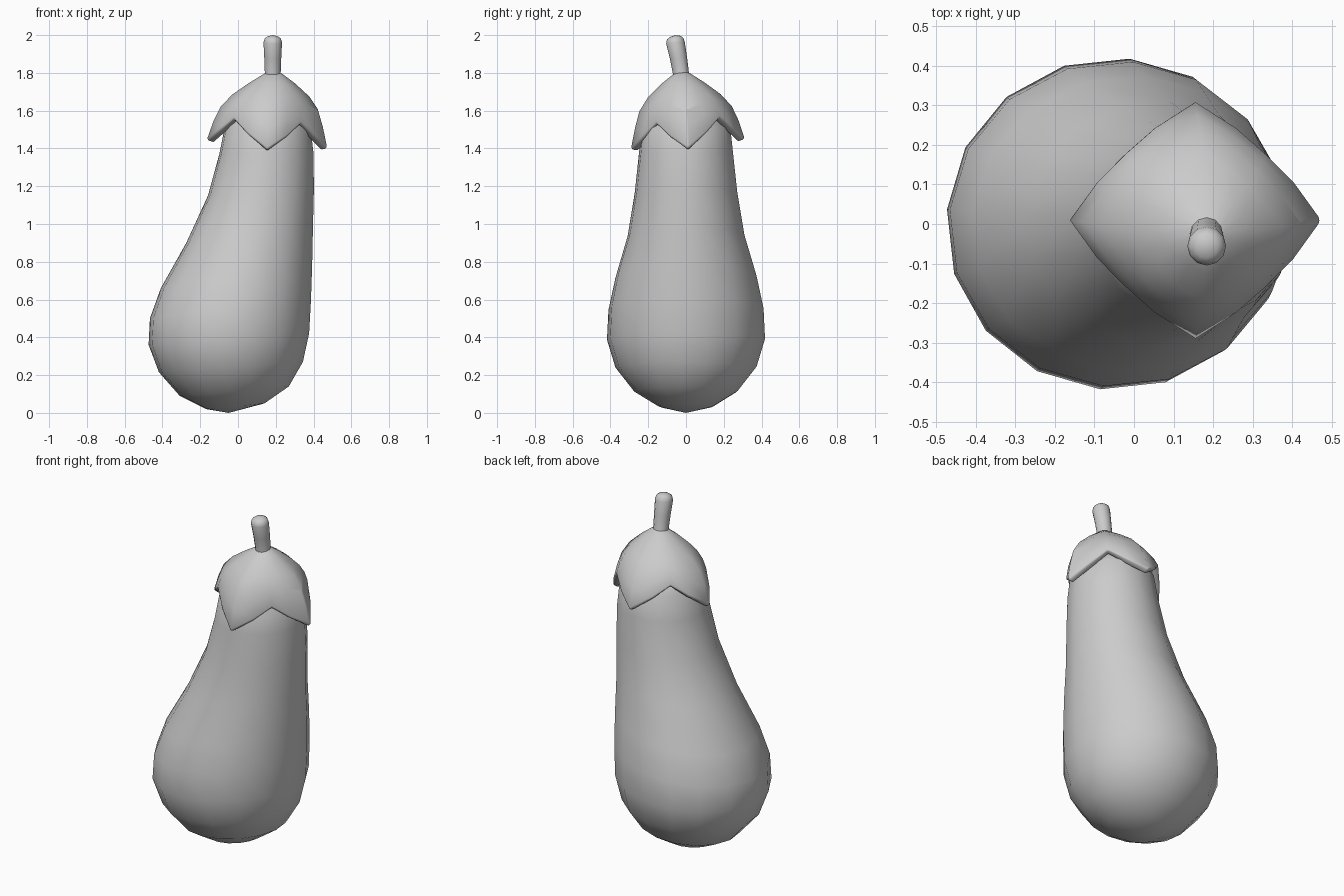
import bpy, bmesh, math
from mathutils import Vector

cube = bpy.data.objects.get("Cube")
if cube:
    bpy.data.objects.remove(cube, do_unlink=True)

grey = bpy.data.materials.new("plain grey")
grey.use_nodes = True
grey.diffuse_color = (0.6, 0.6, 0.6, 1)
grey.node_tree.nodes["Principled BSDF"].inputs["Base Color"].default_value = (0.6, 0.6, 0.6, 1)


def loft(name, rings, top=None, bottom=None):
    """Skin rings listed from top to bottom, closing with optional poles."""
    bm = bmesh.new()
    loops = [[bm.verts.new(p) for p in ring] for ring in rings]
    n = len(loops[0])
    for a, b in zip(loops, loops[1:]):
        for j in range(n):
            k = (j + 1) % n
            bm.faces.new((a[j], b[j], b[k], a[k]))
    if top:
        pole = bm.verts.new(top)
        for j in range(n):
            bm.faces.new((pole, loops[0][j], loops[0][(j + 1) % n]))
    if bottom:
        pole = bm.verts.new(bottom)
        for j in range(n):
            bm.faces.new((pole, loops[-1][(j + 1) % n], loops[-1][j]))
    mesh = bpy.data.meshes.new(name)
    bm.to_mesh(mesh)
    bm.free()
    mesh.materials.append(grey)
    obj = bpy.data.objects.new(name, mesh)
    bpy.context.collection.objects.link(obj)
    bpy.ops.object.select_all(action='DESELECT')
    obj.select_set(True)
    bpy.context.view_layer.objects.active = obj
    bpy.ops.object.shade_smooth_by_angle(angle=math.radians(70))
    return obj


# Fruit body: each section is left x, left z, right x, right z, half depth
sections = [
    (0.00, 1.62, 0.32, 1.62, 0.16), (-0.07, 1.52, 0.385, 1.51, 0.235),
    (-0.10, 1.37, 0.40, 1.38, 0.25), (-0.16, 1.15, 0.403, 1.19, 0.272),
    (-0.275, 0.90, 0.398, 0.98, 0.31), (-0.41, 0.66, 0.394, 0.78, 0.375),
    (-0.468, 0.50, 0.388, 0.60, 0.412), (-0.475, 0.36, 0.378, 0.42, 0.42),
    (-0.42, 0.215, 0.345, 0.27, 0.375), (-0.31, 0.09, 0.27, 0.14, 0.275),
    (-0.17, 0.02, 0.14, 0.05, 0.145),
]
SIDES = 16
body_rings = []
for x0, z0, x1, z1, depth in sections:
    ring = []
    for j in range(SIDES):
        a = math.tau * j / SIDES - math.radians(5)
        c = math.cos(a)
        ring.append(((x0 + x1) / 2 + (x1 - x0) / 2 * c, depth * math.sin(a),
                     (z0 + z1) / 2 + (z1 - z0) / 2 * c))
    body_rings.append(ring)
loft("fruit_body", body_rings, (0.16, 0, 1.66), (-0.05, 0, 0.0))

# Leafy cap: profile toward a leaf tip blended with profile toward a notch
tip = [(0.04, 1.80), (0.12, 1.745), (0.20, 1.68), (0.255, 1.61), (0.285, 1.53), (0.315, 1.42)]
notch = [(0.04, 1.80), (0.10, 1.76), (0.155, 1.715), (0.20, 1.67), (0.23, 1.62), (0.25, 1.56)]
cap_rings = []
for i, ((rt, zt), (rn, zn)) in enumerate(zip(tip, notch)):
    f = i / (len(tip) - 1)
    centre = Vector((0.187, -0.02)).lerp(Vector((0.155, 0.01)), f)
    ring = []
    for j in range(SIDES):
        a = math.tau * j / SIDES
        w = abs((j % 4) - 2) / 2
        r = rn + (rt - rn) * w * w
        dx, dy = 1.02 * r * math.cos(a), 0.96 * r * math.sin(a)
        z = zn + (zt - zn) * w + f * (0.09 * dy - 0.07 * dx)
        ring.append((centre.x + dx, centre.y + dy, z))
    cap_rings.append(ring)
cap = loft("leafy_cap", cap_rings, (0.187, -0.02, 1.81))
shell = cap.modifiers.new("thickness", 'SOLIDIFY')
shell.thickness = 0.04
shell.offset = -1
rim = cap.modifiers.new("soft_rim", 'BEVEL')
rim.width = 0.01
rim.segments = 2
rim.limit_method = 'ANGLE'
rim.angle_limit = math.radians(55)

# Stem: leaning round stalk with a domed end
stem_rings = []
for y, z, r in [(-0.058, 1.993, 0.028), (-0.058, 1.982, 0.043), (-0.056, 1.96, 0.049),
                (-0.04, 1.88, 0.045), (-0.027, 1.80, 0.042), (-0.018, 1.74, 0.05)]:
    stem_rings.append([(0.184 + r * math.cos(math.tau * j / 12),
                        y + r * math.sin(math.tau * j / 12),
                        z - 0.12 * r * math.sin(math.tau * j / 12) * -1)
                       for j in range(12)])
loft("stem", stem_rings, (0.184, -0.058, 2.0), (0.184, -0.018, 1.73))
